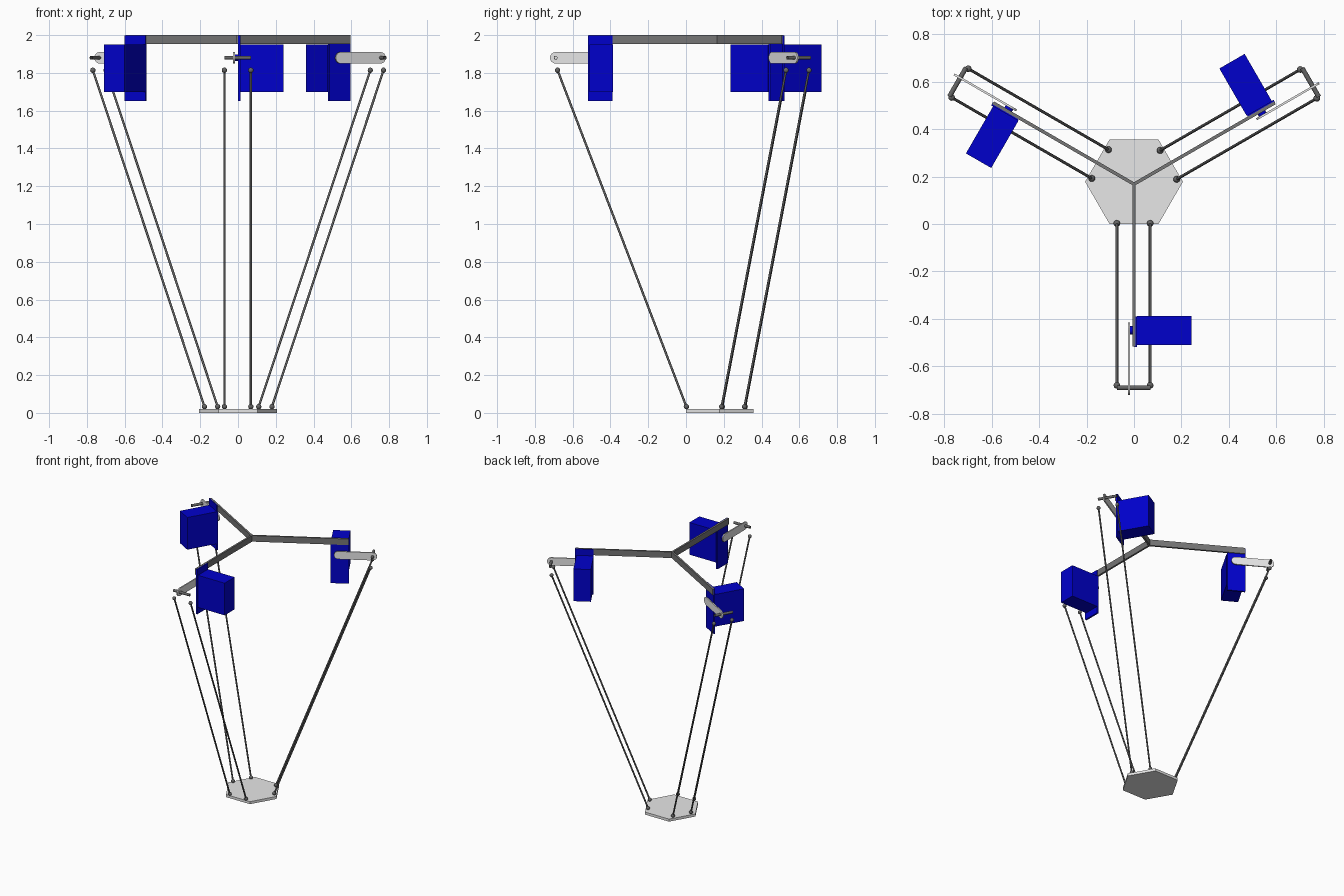
import bpy, bmesh, math
from mathutils import Vector, Matrix

if "Cube" in bpy.data.objects:
    bpy.data.objects.remove(bpy.data.objects["Cube"])

CY = 0.168  # centre of the three-arm layout


def material(name, rgb):
    m = bpy.data.materials.new(name)
    m.diffuse_color = (*rgb, 1)
    m.use_nodes = True
    m.node_tree.nodes["Principled BSDF"].inputs["Base Color"].default_value = m.diffuse_color
    return m


BLUE = material("motor blue", (0.0, 0.0, 0.6))
LIGHT = material("light grey", (0.8, 0.8, 0.8))
MID = material("beam grey", (0.18, 0.18, 0.18))
DARK = material("rod grey", (0.13, 0.13, 0.13))


def finish(bm, name, mat, turn, smooth=False):
    """Parts are built with radius along -Y, then turned about the centre."""
    bmesh.ops.recalc_face_normals(bm, faces=bm.faces)
    bm.transform(Matrix.Translation((0, CY, 0)) @ Matrix.Rotation(turn, 4, 'Z'))
    me = bpy.data.meshes.new(name)
    bm.to_mesh(me)
    bm.free()
    me.materials.append(mat)
    ob = bpy.data.objects.new(name, me)
    bpy.context.collection.objects.link(ob)
    if smooth:
        bpy.ops.object.select_all(action='DESELECT')
        ob.select_set(True)
        bpy.context.view_layer.objects.active = ob
        bpy.ops.object.shade_smooth_by_angle(angle=math.radians(40))


def box(name, mat, turn, x, r, z):
    bm = bmesh.new()
    size = Vector((x[1] - x[0], r[1] - r[0], z[1] - z[0]))
    mid = Vector((sum(x) / 2, -sum(r) / 2, sum(z) / 2))
    bmesh.ops.create_cube(bm, size=1, matrix=Matrix.Translation(mid) @ Matrix.Diagonal((*size, 1)))
    finish(bm, name, mat, turn)


def rod(name, mat, turn, a, b, radius, ball=0, wall=0):
    """Cylinder from a to b, with optional end balls or a hollow bore."""
    a, b = Vector(a), Vector(b)
    d = b - a
    bm = bmesh.new()
    bmesh.ops.create_cone(bm, cap_ends=True, segments=16, radius1=radius, radius2=radius, depth=d.length,
                          matrix=Matrix.Translation((a + b) / 2) @ d.to_track_quat('Z', 'Y').to_matrix().to_4x4())
    if wall:
        caps = [f for f in bm.faces if len(f.verts) > 4]
        bmesh.ops.inset_individual(bm, faces=caps, thickness=wall)
        caps = [f for f in bm.faces if len(f.verts) > 4]
        edges = [e for f in caps for e in f.edges]
        bmesh.ops.delete(bm, geom=caps, context='FACES_ONLY')
        bmesh.ops.bridge_loops(bm, edges=edges)
    if ball:
        for p in (a, b):
            bmesh.ops.create_uvsphere(bm, u_segments=16, v_segments=10, radius=ball,
                                      matrix=Matrix.Translation(p))
    finish(bm, name, mat, turn, True)


def extrude_outline(name, mat, turn, points, direction):
    bm = bmesh.new()
    face = bm.faces.new([bm.verts.new(p) for p in points])
    out = bmesh.ops.extrude_face_region(bm, geom=[face])
    bmesh.ops.translate(bm, vec=direction, verts=[v for v in out["geom"] if isinstance(v, bmesh.types.BMVert)])
    finish(bm, name, mat, turn)


def round_link(name, mat, turn, x, r1, r2, z, radius):
    """Flat bar with half-round ends."""
    pts = []
    for r, start in ((r2, -90), (r1, 90)):
        for i in range(13):
            a = math.radians(start + i * 15)
            pts.append((x[0], -r - radius * math.cos(a), z + radius * math.sin(a)))
    extrude_outline(name, mat, turn, pts, (x[1] - x[0], 0, 0))


# Hexagonal moving platform
hexagon = [(0.206 * math.cos(i * math.pi / 3), 0.01 + 0.206 * math.sin(i * math.pi / 3), 0) for i in range(6)]
extrude_outline("platform", LIGHT, 0, hexagon, (0, 0, 0.02))

for n, side in enumerate(("front", "right", "left")):
    t = n * math.tau / 3
    # Fixed frame: beam, mounting plate, motor and its shaft
    box(side + "_beam", MID, t, (-0.007, 0.007), (0, 0.685), (1.953, 2.0))
    box(side + "_motor_plate", BLUE, t, (0.0, 0.013), (0.558, 0.687), (1.65, 1.999))
    box(side + "_motor", BLUE, t, (0.012, 0.242), (0.555, 0.678), (1.70, 1.95))
    rod(side + "_motor_shaft", BLUE, t, (-0.018, -0.616, 1.88), (0.01, -0.616, 1.88), 0.018)
    # Swinging upper arm with its hollow cross bar
    round_link(side + "_upper_arm", LIGHT, t, (-0.026, -0.017), 0.614, 0.858, 1.88, 0.03)
    rod(side + "_cross_bar", DARK, t, (-0.071, -0.858, 1.88), (0.069, -0.858, 1.88), 0.01, wall=0.003)
    # Pair of parallel forearm rods with ball joints
    for s, label in ((-1, "a"), (1, "b")):
        x = s * 0.07 - 0.002
        rod(f"{side}_forearm_{label}", DARK, t, (x, -0.848, 1.814), (x, -0.166, 0.033), 0.006, 0.014)
